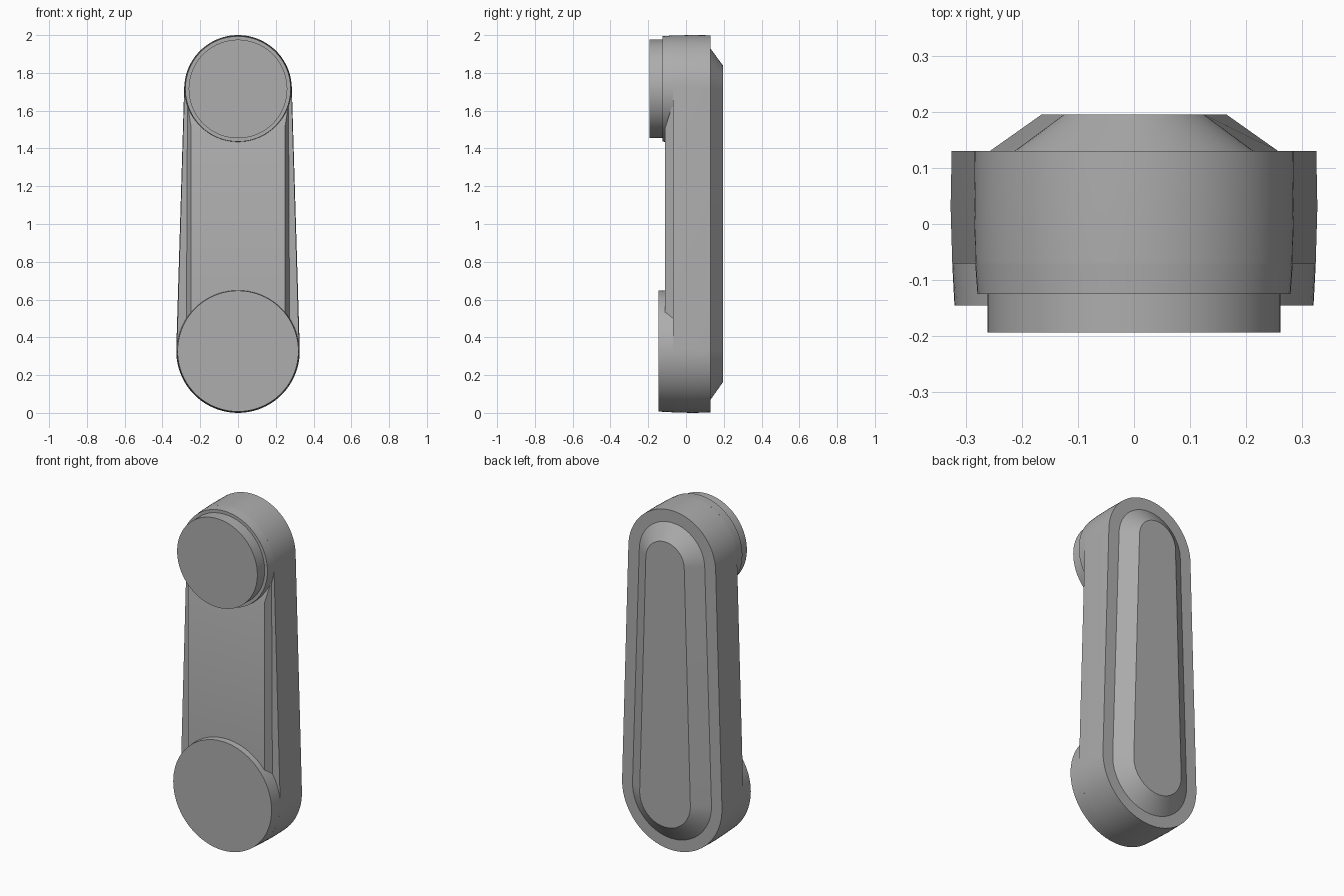
import bpy, bmesh, math

if "Cube" in bpy.data.objects:
    bpy.data.objects.remove(bpy.data.objects["Cube"])

grey = bpy.data.materials.new("mid grey")
grey.diffuse_color = (0.42, 0.42, 0.42, 1)
grey.use_nodes = True
grey.node_tree.nodes["Principled BSDF"].inputs["Base Color"].default_value = grey.diffuse_color

Z_LOW, Z_HIGH = 0.327, 1.715   # centres of the two joints
N = 40                         # segments per half outline


def link_outline(r_low, r_high):
    """Two circles joined by their tangents, as (x, z) points."""
    a = math.asin((r_low - r_high) / (Z_HIGH - Z_LOW))
    pts = []
    for zc, r, start, end in ((Z_HIGH, r_high, a, math.pi - a),
                              (Z_LOW, r_low, math.pi - a, 2 * math.pi + a)):
        for i in range(N + 1):
            t = start + (end - start) * i / N
            pts.append((r * math.cos(t), zc + r * math.sin(t)))
    return pts


def circle(r, zc):
    return [(r * math.cos(math.pi * i / N), zc + r * math.sin(math.pi * i / N))
            for i in range(2 * N)]


def loft(name, rings, cap_back=True):
    """Skin (y, outline) rings that run from front to back."""
    bm = bmesh.new()
    loops = [[bm.verts.new((x, y, z)) for x, z in pts] for y, pts in rings]
    for a, b in zip(loops, loops[1:]):
        for i in range(len(a)):
            j = (i + 1) % len(a)
            bm.faces.new((a[i], a[j], b[j], b[i]))
    bm.faces.new(loops[0])
    if cap_back:
        bm.faces.new(loops[-1])
    bmesh.ops.recalc_face_normals(bm, faces=bm.faces[:])
    me = bpy.data.meshes.new(name)
    bm.to_mesh(me)
    bm.free()
    ob = bpy.data.objects.new(name, me)
    bpy.context.collection.objects.link(ob)
    me.materials.append(grey)
    bpy.context.view_layer.objects.active = ob
    ob.select_set(True)
    bpy.ops.object.shade_smooth_by_angle(angle=math.radians(25))
    ob.select_set(False)
    return ob


# Tapered arm with a raised, bevelled back
loft("arm_body", [
    (-0.07, link_outline(0.324, 0.283)),
    (0.03, link_outline(0.327, 0.285)),
    (0.13, link_outline(0.325, 0.284)),
    (0.13, link_outline(0.257, 0.213)),
    (0.195, link_outline(0.165, 0.125)),
])

# Raised front panel with sloped sides
loft("front_panel", [
    (-0.11, [(-0.248, 0.40), (0.248, 0.40), (0.248, 1.51), (-0.248, 1.51)]),
    (-0.069, [(-0.274, 0.40), (0.274, 0.40), (0.268, 1.64), (-0.268, 1.64)]),
])

# Joint housings, flush with the arm rim
loft("lower_joint", [(-0.145, circle(0.320, Z_LOW)),
                     (-0.07, circle(0.324, Z_LOW))], cap_back=False)
loft("upper_joint", [(-0.125, circle(0.279, Z_HIGH)),
                     (-0.07, circle(0.283, Z_HIGH))], cap_back=False)

# Stepped cap on the upper joint
loft("upper_cap", [(-0.193, circle(0.261, Z_HIGH)),
                   (-0.12, circle(0.261, Z_HIGH))])
